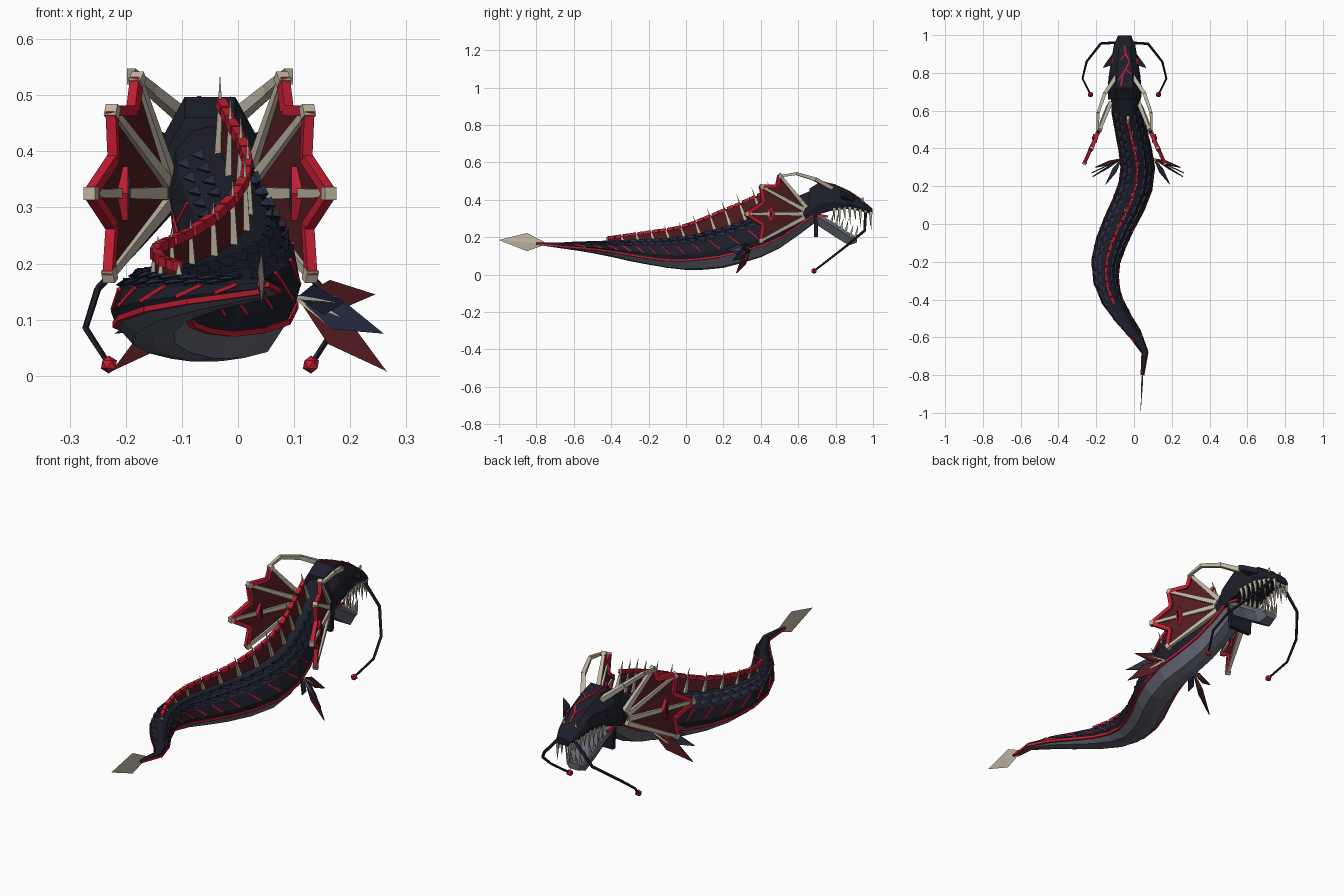
import bpy, bmesh, math
from mathutils import Vector

if "Cube" in bpy.data.objects:
    bpy.data.objects.remove(bpy.data.objects["Cube"])

def material(name, rgb):
    m = bpy.data.materials.new(name)
    m.diffuse_color = (*rgb, 1)
    m.use_nodes = True
    m.node_tree.nodes["Principled BSDF"].inputs["Base Color"].default_value = m.diffuse_color
    return m

HIDE = material("black_hide", (0.012, 0.013, 0.022))
NAVY = material("navy_scale", (0.022, 0.028, 0.065))
BELLY = material("grey_belly", (0.12, 0.13, 0.165))
RED = material("bright_red", (0.56, 0.013, 0.033))
WEB = material("dark_red_web", (0.085, 0.012, 0.014))
BONE = material("bone", (0.52, 0.47, 0.37))

def finish(name, bm, *mats):
    bmesh.ops.recalc_face_normals(bm, faces=bm.faces)
    me = bpy.data.meshes.new(name)
    bm.to_mesh(me)
    bm.free()
    for m in mats:
        me.materials.append(m)
    ob = bpy.data.objects.new(name, me)
    bpy.context.collection.objects.link(ob)
    return ob

def loft(bm, rings):
    vs = [[bm.verts.new(p) for p in r] for r in rings]
    n = len(vs[0])
    sides = []
    for a, b in zip(vs, vs[1:]):
        for i in range(n):
            j = (i + 1) % n
            sides.append((i, bm.faces.new((a[i], a[j], b[j], b[i]))))
    bm.faces.new(vs[0][::-1])
    bm.faces.new(vs[-1])
    return sides

def bar(bm, p, q, r0, r1=None, n=4):
    """Straight tapered bar; a zero end radius gives a spike."""
    p, q = Vector(p), Vector(q)
    rot = (q - p).to_track_quat('Z', 'Y')
    r1 = r0 if r1 is None else max(r1, 0.0005)
    ring = [Vector((math.cos(a), math.sin(a), 0)) for a in
            [math.tau * (i + 0.5) / n for i in range(n)]]
    loft(bm, [[p + rot @ (v * r0) for v in ring], [q + rot @ (v * r1) for v in ring]])

def path(bm, pts, r0, r1=None, n=4):
    r1 = r0 if r1 is None else r1
    k = len(pts) - 1
    for i in range(k):
        bar(bm, pts[i], pts[i + 1], r0 + (r1 - r0) * i / k, r0 + (r1 - r0) * (i + 1) / k, n)

def poly(bm, pts):
    bm.faces.new([bm.verts.new(p) for p in pts])

def lookup(rows, y):
    if y <= rows[0][0]:
        return rows[0][1:]
    for a, b in zip(rows, rows[1:]):
        if y <= b[0]:
            t = (y - a[0]) / (b[0] - a[0])
            return [u + (v - u) * t for u, v in zip(a[1:], b[1:])]
    return rows[-1][1:]

# Body stations: y, centre x, half width, top z, bottom z
BODY = [(-0.80, 0.045, 0.006, 0.172, 0.160), (-0.68, 0.058, 0.016, 0.172, 0.142),
        (-0.58, 0.005, 0.034, 0.175, 0.128), (-0.50, -0.055, 0.044, 0.177, 0.115),
        (-0.40, -0.118, 0.056, 0.180, 0.095), (-0.30, -0.148, 0.068, 0.184, 0.072),
        (-0.20, -0.150, 0.077, 0.188, 0.053), (-0.10, -0.122, 0.083, 0.192, 0.036),
        (0.00, -0.080, 0.086, 0.202, 0.025), (0.10, -0.030, 0.090, 0.222, 0.026),
        (0.20, 0.008, 0.092, 0.250, 0.036), (0.30, 0.020, 0.092, 0.285, 0.062),
        (0.40, 0.005, 0.088, 0.325, 0.093), (0.50, -0.018, 0.084, 0.370, 0.140),
        (0.60, -0.040, 0.080, 0.420, 0.210), (0.72, -0.050, 0.074, 0.470, 0.300)]

def skin(y, u, v, out=0.0):
    """Point on the body: u across (-1..1), v from belly to back."""
    x, w, top, bot = lookup(BODY, y)
    d = (lookup(BODY, y + 0.04)[0] - lookup(BODY, y - 0.04)[0]) / 0.08
    side = Vector((1, -d, 0)).normalized()
    return Vector((x, y, bot + (top - bot) * v)) + side * (u * w + math.copysign(out, u))

half = [(0.5, 0.03), (0.88, 0.27), (1, 0.45), (0.86, 0.75), (0.45, 0.95)]
section = [(0, 0)] + half + [(0, 1)] + [(-u, v) for u, v in half[::-1]]
bm = bmesh.new()
for i, f in loft(bm, [[skin(r[0], u, v) for u, v in section] for r in BODY]):
    f.material_index = 1 if i in (0, 1, 10, 11) else 0
finish("body", bm, HIDE, BELLY)

# Red side line, flank slashes and overlapping scales
line, slash, scale = bmesh.new(), bmesh.new(), bmesh.new()
for s in (1, -1):
    path(line, [skin(r[0], s * 0.9, 0.28) for r in BODY], 0.007)
    for i in range(14):
        y = -0.58 + i * 0.085
        path(slash, [skin(y + 0.02, s * 0.98, 0.46), skin(y - 0.03, s * 0.88, 0.74)], 0.005)
    for i in range(25):
        y = -0.55 + i * 0.047
        for u, v in ((0.45, 0.95), (0.72, 0.83)):
            y2 = y + (0.02 if u > 0.5 else 0)
            r = lookup(BODY, y2)[1] * 0.17
            bar(scale, skin(y2, s * u, v - 0.02), skin(y2 - 0.055, s * u, v + 0.07), r, 0, 3)
finish("side_line", line, RED)
finish("flank_slashes", slash, RED)
finish("back_scales", scale, NAVY)

# Dorsal fin: web, red edge blocks and bone spines
FIN = [(-0.45, 0.012), (-0.2, 0.038), (0.0, 0.055), (0.2, 0.085), (0.4, 0.095), (0.62, 0.085)]
def crest(y, k, lean=0.25):
    h = lookup(FIN, y)[0] * k
    return skin(y, 0, 1) + Vector((0, -h * lean, h))
web, edge, spine = bmesh.new(), bmesh.new(), bmesh.new()
ys = [-0.42 + i * 0.082 for i in range(13)]
for a, b in zip(ys, ys[1:]):
    poly(web, [crest(a, -0.1), crest(b, -0.1), crest(b, 1), crest(a, 1)])
    p, q = crest(a, 1), crest(b, 1)
    bar(edge, p.lerp(q, 0.08), p.lerp(q, 0.48), 0.012)
    bar(edge, p.lerp(q, 0.54), p.lerp(q, 0.94), 0.012)
for y in ys:
    bar(spine, crest(y, -0.1), crest(y, 1.5, 0.35), 0.008 + 0.07 * lookup(FIN, y)[0], 0)
finish("dorsal_web", web, WEB)
finish("dorsal_edge", edge, RED)
finish("dorsal_spines", spine, BONE)

# Tail blade
bm = bmesh.new()
c = [bm.verts.new((0.042 + s * 0.005, -0.85, 0.172)) for s in (1, -1)]
rim = [bm.verts.new(p) for p in ((0.035, -1, 0.185), (0.042, -0.85, 0.222),
                                 (0.047, -0.74, 0.165), (0.042, -0.85, 0.125))]
for i in range(4):
    for k in c:
        bm.faces.new((k, rim[i], rim[(i + 1) % 4]))
finish("tail_blade", bm, BONE)

# Skull stations: y, half width, top z, bottom z
CX = -0.05
SKULL = [(0.66, 0.088, 0.460, 0.300), (0.72, 0.090, 0.497, 0.325), (0.79, 0.083, 0.480, 0.345),
         (0.87, 0.070, 0.445, 0.352), (0.95, 0.056, 0.392, 0.335), (0.998, 0.034, 0.352, 0.320)]
JAW = [(0.70, 0.072, 0.330, 0.265), (0.80, 0.066, 0.272, 0.200),
       (0.87, 0.052, 0.225, 0.156), (0.915, 0.036, 0.200, 0.172)]
def head_ring(row, flip):
    y, w, t, b = row
    prof = [(0.5, 1), (0.9, 0.62), (1, 0.3), (0.85, 0)]
    if flip:
        prof = [(0.95, 1), (1, 0.7), (0.6, 0)]
    pts = prof + [(-u, v) for u, v in prof[::-1]]
    return [(CX + u * w, y, b + (t - b) * v) for u, v in pts]
for name, rows, flip, mat in (("skull", SKULL, False, HIDE), ("lower_jaw", JAW, True, BELLY)):
    bm = bmesh.new()
    loft(bm, [head_ring(r, flip) for r in rows])
    finish(name, bm, mat)

# Throat plate below the jaw hinge
bm = bmesh.new()
loft(bm, [[(CX + u * 0.065, y, z) for u, z in ((-1, 0.31), (1, 0.31), (0.9, 0.2), (-0.9, 0.2))]
          for y in (0.685, 0.705)])
finish("throat_plate", bm, HIDE)

# Red cracks across the top of the skull
def brow(dx, y):
    return Vector((CX + dx, y, lookup(SKULL, y)[1] + 0.001))
bm = bmesh.new()
path(bm, [brow(0.0, 0.94), brow(0.006, 0.90), brow(0.026, 0.86), brow(-0.01, 0.79), brow(-0.02, 0.73)], 0.005)
path(bm, [brow(0.005, 0.82), brow(0.038, 0.79)], 0.004)
path(bm, [brow(-0.005, 0.80), brow(-0.036, 0.76)], 0.004)
path(bm, [brow(0.006, 0.90), brow(-0.02, 0.87)], 0.004)
finish("skull_cracks", bm, RED)

names = ["teeth", "horns", "whiskers", "lures", "eyes", "brow_fins", "gums", "fin_web", "fin_edge",
         "fin_rays", "fin_marks", "fin_mark_cores", "feathers", "blue_feathers", "feather_quills"]
B = {n: bmesh.new() for n in names}
for s in (1, -1):
    P = lambda dx, y, z, s=s: Vector((CX + s * dx, y, z))

    # Teeth along both jaws
    for i in range(8):
        y = 0.79 + i * 0.028
        w, t, b = lookup(SKULL, y)
        bar(B["teeth"], P(w * 0.82, y, b + 0.01), P(w * 0.8, y + 0.005, b - (0.085 if i % 2 else 0.055)), 0.010, 0)
    bar(B["teeth"], P(0.012, 0.985, 0.33), P(0.012, 0.985, 0.265), 0.009, 0)
    for i in range(6):
        y = 0.775 + i * 0.026
        w, t, b = lookup(JAW, y)
        bar(B["teeth"], P(w * 0.85, y, t - 0.01), P(w * 0.9, y + 0.015, t + (0.06 if i % 2 else 0.045)), 0.009, 0)
    bar(B["teeth"], P(0.012, 0.905, 0.195), P(0.012, 0.92, 0.25), 0.008, 0)
    bar(B["teeth"], P(0.03, 0.94, 0.39), P(0.032, 0.945, 0.412), 0.009, 0.003)
    path(B["gums"], [P(0.07, 0.70, 0.32), P(0.069, 0.76, 0.31)], 0.008)

    # Horns, eyes and brow fins
    path(B["horns"], [P(0.045, 0.78, 0.46), P(0.105, 0.69, 0.51), P(0.14, 0.59, 0.54), P(0.142, 0.50, 0.525)], 0.016, 0.008)
    bar(B["eyes"], P(0.064, 0.875, 0.405), P(0.070, 0.845, 0.413), 0.012, 0.008)
    loft(B["brow_fins"], [[P(0.065, 0.90, 0.39 + k), P(0.07, 0.84, 0.40 + k),
                           P(0.115, 0.825, 0.42 + k), P(0.105, 0.845, 0.415 + k)] for k in (0, 0.028)])

    # Whiskers ending in round lures
    end = P(0.18, 0.685, 0.02)
    path(B["whiskers"], [P(0.04, 0.96, 0.33), P(0.125, 0.955, 0.235), P(0.2, 0.86, 0.155),
                         P(0.222, 0.77, 0.085), end], 0.008, 0.005, 5)
    ball = bmesh.ops.create_icosphere(B["lures"], subdivisions=1, radius=0.016)
    bmesh.ops.translate(B["lures"], verts=ball["verts"], vec=end)

    # Neck frill: scalloped web between four rays
    roots = [P(0.075, 0.64, 0.36), P(0.08, 0.63, 0.345), P(0.085, 0.625, 0.325), P(0.08, 0.63, 0.305)]
    tips = [P(0.13, 0.50, 0.53), P(0.175, 0.40, 0.472), P(0.213, 0.32, 0.325), P(0.18, 0.395, 0.178)]
    for r, t in zip(roots, tips):
        bar(B["fin_rays"], r, t, 0.016, 0.010)
        d = (t - r).normalized() * 0.012
        bar(B["fin_rays"], t - d, t + d * 0.5, 0.016)
    for i in range(3):
        mid = tips[i].lerp(tips[i + 1], 0.5).lerp(roots[i], 0.2)
        poly(B["fin_web"], [roots[i], tips[i], mid])
        poly(B["fin_web"], [roots[i], mid, roots[i + 1]])
        poly(B["fin_web"], [roots[i + 1], mid, tips[i + 1]])
        path(B["fin_edge"], [tips[i], mid, tips[i + 1]], 0.013)
    # Eye-shaped frill mark
    c = roots[2].lerp(tips[2], 0.56)
    for key, h, w, th in (("fin_marks", 0.048, 0.022, 0.011), ("fin_mark_cores", 0.03, 0.008, 0.015)):
        loft(B[key], [[c + Vector((k, 0, h)), c + Vector((k, w, 0)), c + Vector((k, 0, -h)),
                       c + Vector((k, -w, 0))] for k in (-th, th)])

    # Pectoral feathers
    Q = lambda dx, y, z, s=s: Vector((0.02 + s * dx, y, z))
    for key, tip in (("feathers", (0.225, 0.30, 0.145)), ("blue_feathers", (0.24, 0.25, 0.075)),
                     ("feathers", (0.245, 0.27, 0.008)), ("blue_feathers", (0.17, 0.21, 0.13))):
        a, t = Q(0.085, 0.345, 0.14), Q(*tip)
        m = a.lerp(t, 0.45)
        n = (t - a).cross(Vector((0, 1, 0.3))).normalized() * 0.03
        k = Vector((0, 0.003, 0))
        loft(B[key], [[a + e, m + n + e, t + e, m - n + e] for e in (k, -k)])
        bar(B["feather_quills"], a, t, 0.006, 0)

mats = [BONE, BONE, HIDE, RED, RED, HIDE, RED, WEB, RED, BONE, RED, HIDE, WEB, NAVY, BONE]
for n, m in zip(names, mats):
    finish(n, B[n], m)
